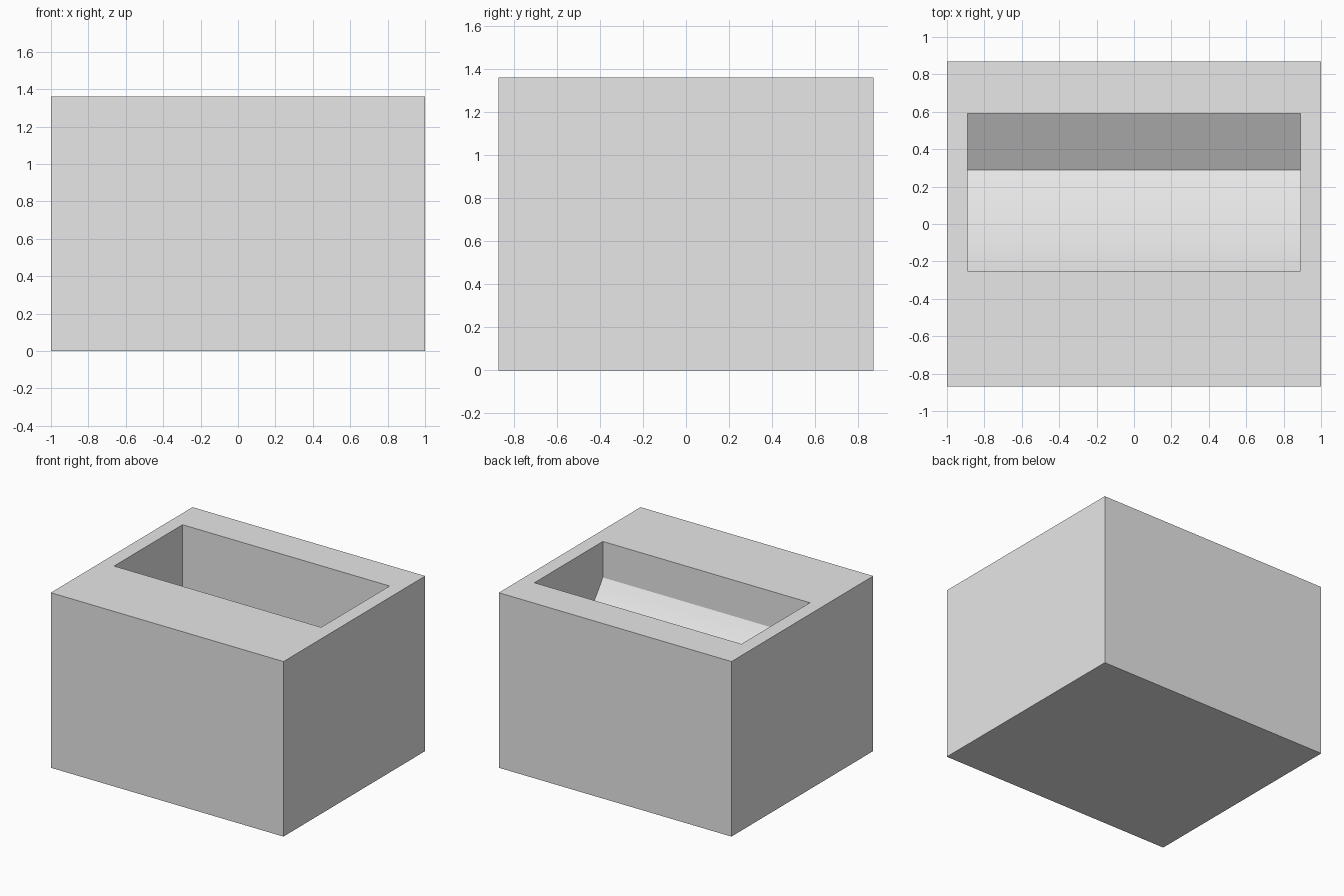
import bpy, bmesh, math

if "Cube" in bpy.data.objects:
    bpy.data.objects.remove(bpy.data.objects["Cube"])

grey = bpy.data.materials.new("plain_grey")
grey.use_nodes = True
grey.diffuse_color = (0.8, 0.8, 0.8, 1)
grey.node_tree.nodes["Principled BSDF"].inputs["Base Color"].default_value = (0.8, 0.8, 0.8, 1)


def prism(name, profile, half_width):
    """Extrude a (y, z) profile along x, centred on x = 0."""
    bm = bmesh.new()
    face = bm.faces.new([bm.verts.new((-half_width, y, z)) for y, z in profile])
    ext = bmesh.ops.extrude_face_region(bm, geom=[face])
    moved = [v for v in ext["geom"] if isinstance(v, bmesh.types.BMVert)]
    bmesh.ops.translate(bm, verts=moved, vec=(2 * half_width, 0, 0))
    bmesh.ops.recalc_face_normals(bm, faces=bm.faces)
    mesh = bpy.data.meshes.new(name)
    bm.to_mesh(mesh)
    bm.free()
    mesh.materials.append(grey)
    obj = bpy.data.objects.new(name, mesh)
    bpy.context.collection.objects.link(obj)
    return obj


def curve(p0, p1, p2, steps):
    """Points of a quadratic curve."""
    return [tuple((1 - t) ** 2 * a + 2 * t * (1 - t) * b + t * t * c
                  for a, b, c in zip(p0, p1, p2))
            for t in (i / steps for i in range(steps + 1))]


# Solid outer block
depth, height = 0.87, 1.36
block = prism("block_body", [(-depth, 0), (depth, 0), (depth, height), (-depth, height)], 1)

# Trough: straight walls, curved front ramp, flat rear slope
ramp = curve((-0.25, 1.08), (-0.06, 0.795), (0.29, 0.55), 14)
trough = prism("trough_cutter", [(-0.25, 1.5)] + ramp + [(0.59, 0.72), (0.59, 1.5)], 0.89)
trough.hide_render = True

# Cut the trough out of the block
cut = block.modifiers.new("trough_cut", "BOOLEAN")
cut.operation = "DIFFERENCE"
cut.solver = "EXACT"
cut.object = trough
bpy.ops.object.select_all(action="DESELECT")
block.select_set(True)
bpy.context.view_layer.objects.active = block
bpy.ops.object.modifier_apply(modifier=cut.name)
bpy.data.objects.remove(trough)

# Smooth only the curved ramp
bpy.ops.object.shade_smooth_by_angle(angle=math.radians(20))
